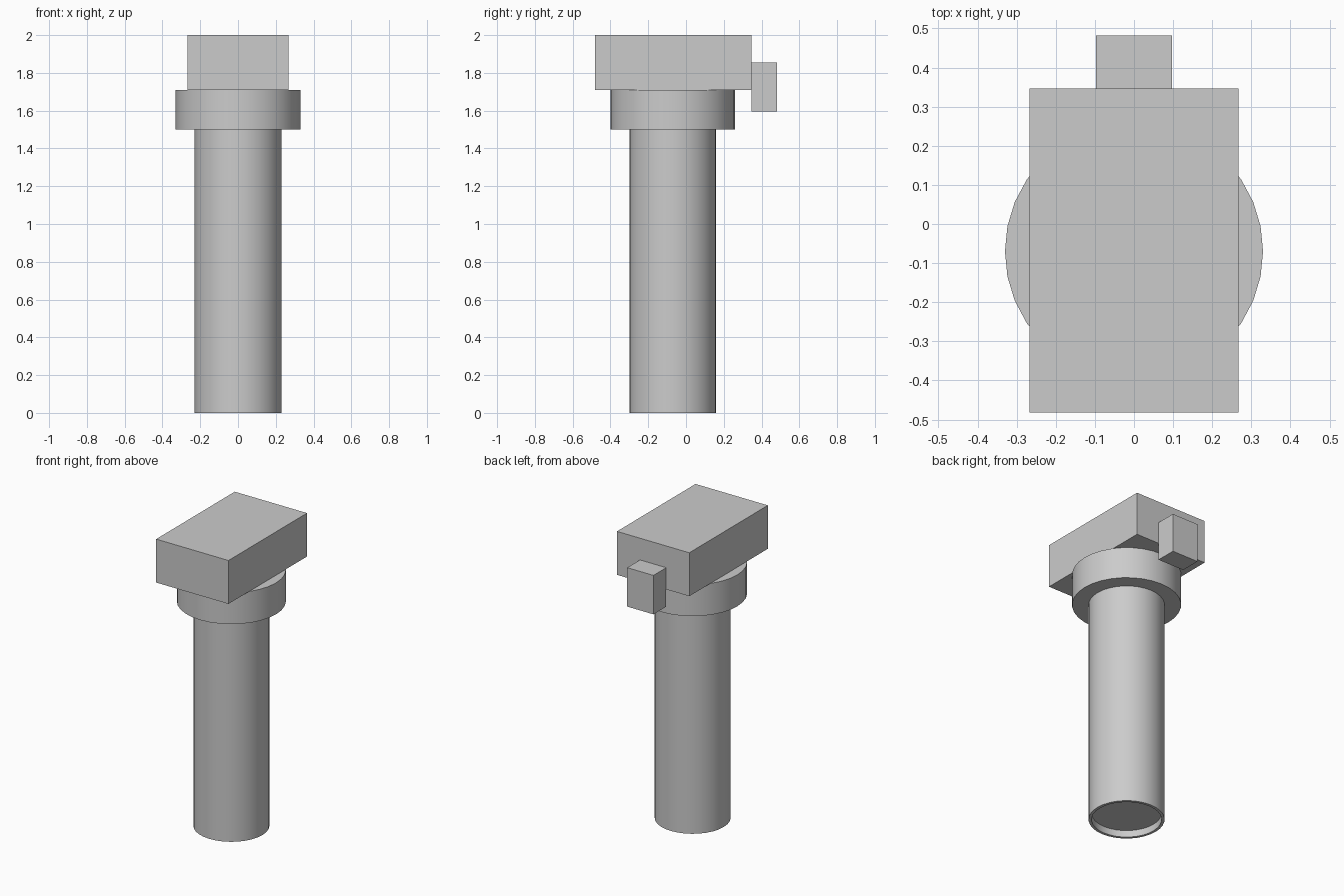
import bpy
import bmesh
import math
from mathutils import Vector

default = bpy.data.objects.get("Cube")
if default:
    bpy.data.objects.remove(default, do_unlink=True)

# Single plain material
grey = bpy.data.materials.new("plain grey")
grey.use_nodes = True
colour = (0.6, 0.6, 0.6, 1)
grey.diffuse_color = colour
grey.node_tree.nodes["Principled BSDF"].inputs["Base Color"].default_value = colour

AXIS_Y = -0.07
SIDES = 32


def add_object(name, bm):
    bmesh.ops.recalc_face_normals(bm, faces=bm.faces)
    mesh = bpy.data.meshes.new(name)
    bm.to_mesh(mesh)
    bm.free()
    mesh.materials.append(grey)
    obj = bpy.data.objects.new(name, mesh)
    bpy.context.collection.objects.link(obj)
    return obj


def box(name, low, high):
    low, high = Vector(low), Vector(high)
    bm = bmesh.new()
    bmesh.ops.create_cube(bm, size=1)
    bmesh.ops.scale(bm, vec=high - low, verts=bm.verts)
    bmesh.ops.translate(bm, vec=(low + high) / 2, verts=bm.verts)
    return add_object(name, bm)


def turned(name, profile):
    """Closed solid turned from (radius, z) rings, capped at both ends."""
    bm = bmesh.new()
    rings = []
    for radius, z in profile:
        angles = [math.tau * i / SIDES for i in range(SIDES)]
        rings.append([bm.verts.new((radius * math.cos(a), AXIS_Y + radius * math.sin(a), z))
                      for a in angles])
    for a, b in zip(rings, rings[1:]):
        for i in range(SIDES):
            j = (i + 1) % SIDES
            bm.faces.new((a[i], a[j], b[j], b[i]))
    bm.faces.new(rings[0])
    bm.faces.new(rings[-1])
    obj = add_object(name, bm)
    bpy.ops.object.select_all(action="DESELECT")
    obj.select_set(True)
    bpy.context.view_layer.objects.active = obj
    bpy.ops.object.shade_smooth_by_angle(angle=math.radians(30))
    return obj


# Long handle with a shallow recess in its base
turned("handle", [(0.212, 0.045), (0.212, 0), (0.23, 0), (0.23, 1.5)])
# Wide collar between handle and head
turned("collar", [(0.33, 1.5), (0.33, 1.71)])
# Rectangular head and the small block on its back
box("head", (-0.267, -0.482, 1.71), (0.267, 0.347, 2))
box("back_block", (-0.097, 0.347, 1.595), (0.097, 0.482, 1.855))
